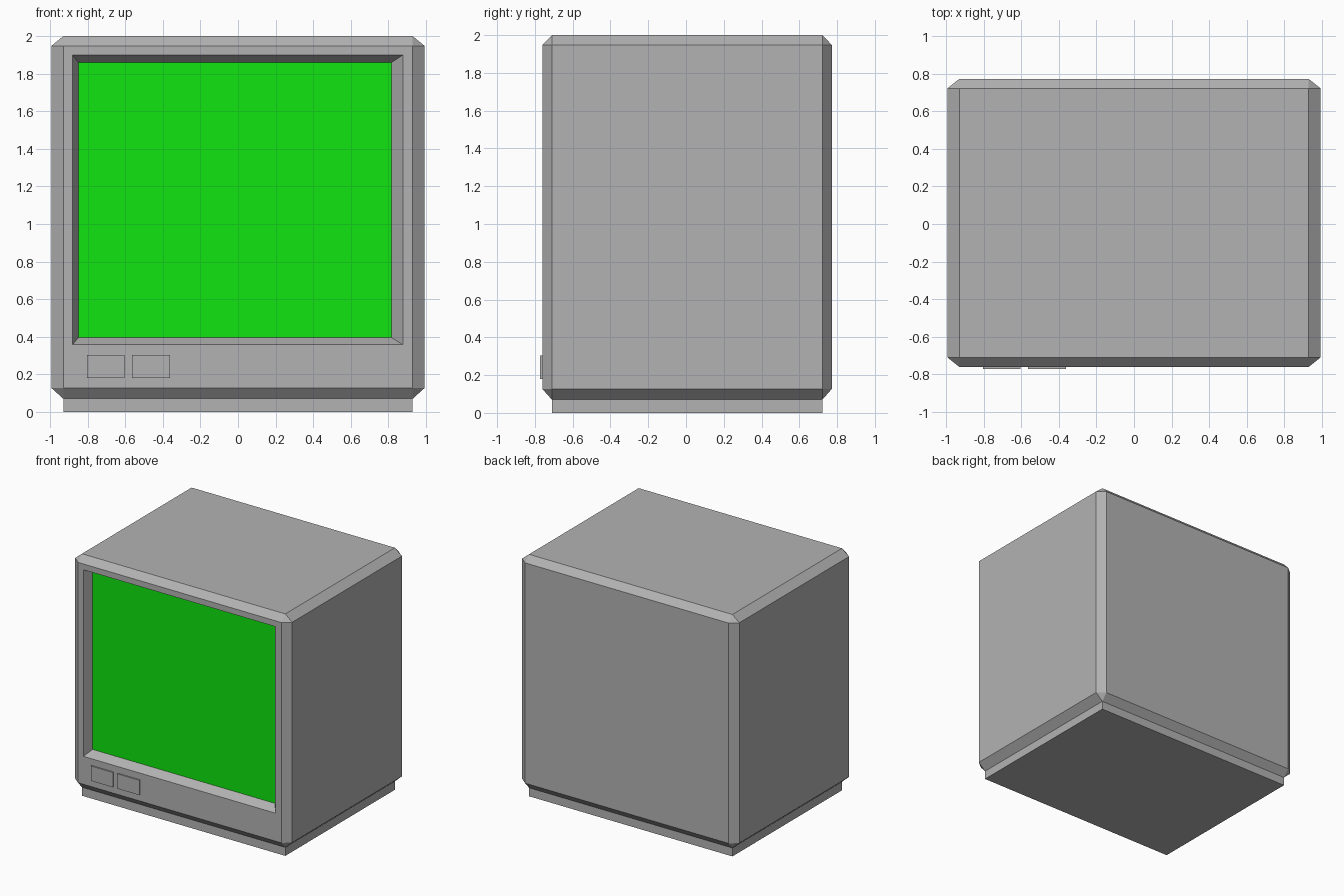
import bpy, bmesh

if "Cube" in bpy.data.objects:
    bpy.data.objects.remove(bpy.data.objects["Cube"])


def material(name, rgb):
    m = bpy.data.materials.new(name)
    m.diffuse_color = (*rgb, 1)
    m.use_nodes = True
    m.node_tree.nodes["Principled BSDF"].inputs["Base Color"].default_value = m.diffuse_color
    return m


GREY = material("casing grey", (0.45, 0.45, 0.45))
GREEN = material("screen green", (0.005, 0.78, 0.005))


def finish(bm, name, mat):
    me = bpy.data.meshes.new(name)
    bm.to_mesh(me)
    bm.free()
    me.materials.append(mat)
    ob = bpy.data.objects.new(name, me)
    bpy.context.collection.objects.link(ob)
    return ob


def rect(bm, x0, x1, z0, z1, y):
    """Four vertices facing the front, counter-clockwise from lower left."""
    return [bm.verts.new((x, y, z)) for x, z in
            ((x0, z0), (x1, z0), (x1, z1), (x0, z1))]


def bridge(bm, a, b):
    """Ring of quads between two four-vertex loops."""
    for i in range(4):
        j = (i + 1) % 4
        bm.faces.new((a[i], a[j], b[j], b[i]))


# chamfered cabinet: every corner contributes three points to a convex hull
XO, XI = 0.993, 0.93
FRONT, BACK = -0.761, 0.772
RECESS = 0.075
bm = bmesh.new()
for xo, xi in ((-XO, -XI), (XO, XI)):
    for yo, yi in ((FRONT, -0.71), (BACK, 0.722)):
        for zo, zi in ((0.07, 0.127), (2.0, 1.948)):
            for co in ((xo, yi, zi), (xi, yo, zi), (xi, yi, zo)):
                bm.verts.new(co)
bmesh.ops.convex_hull(bm, input=bm.verts[:])
bmesh.ops.dissolve_limit(bm, angle_limit=0.01, verts=bm.verts[:], edges=bm.edges[:])
bmesh.ops.recalc_face_normals(bm, faces=bm.faces[:])

# screen opening with sloping, slightly uneven walls
front = min(bm.faces, key=lambda f: f.calc_center_median().y)
vs = front.verts[:]
rim = [min(vs, key=lambda v: v.co.x * sx + v.co.z * sz) for sx, sz in
       ((1, 1), (-1, 1), (-1, -1), (1, -1))]
bmesh.ops.delete(bm, geom=[front], context="FACES_ONLY")
outer = rect(bm, -0.88, 0.877, 0.358, 1.90, FRONT)
inner = rect(bm, -0.85, 0.818, 0.395, 1.86, FRONT + RECESS)
bridge(bm, rim, outer)
bridge(bm, outer, inner)

# plinth extruded down from the underside
under = min(bm.faces, key=lambda f: f.calc_center_median().z)
for v in bmesh.ops.extrude_face_region(bm, geom=[under])["geom"]:
    if isinstance(v, bmesh.types.BMVert):
        v.co.z = 0
finish(bm, "cabinet", GREY)

# screen
bm = bmesh.new()
bm.faces.new(rect(bm, -0.85, 0.818, 0.395, 1.86, FRONT + RECESS))
finish(bm, "screen", GREEN)

# two buttons below the screen
for name, x0, x1 in (("left_button", -0.805, -0.604), ("right_button", -0.564, -0.362)):
    bm = bmesh.new()
    a = rect(bm, x0, x1, 0.18, 0.303, FRONT)
    b = rect(bm, x0, x1, 0.18, 0.303, -0.772)
    bridge(bm, a, b)
    bm.faces.new(b)
    finish(bm, name, GREY)
